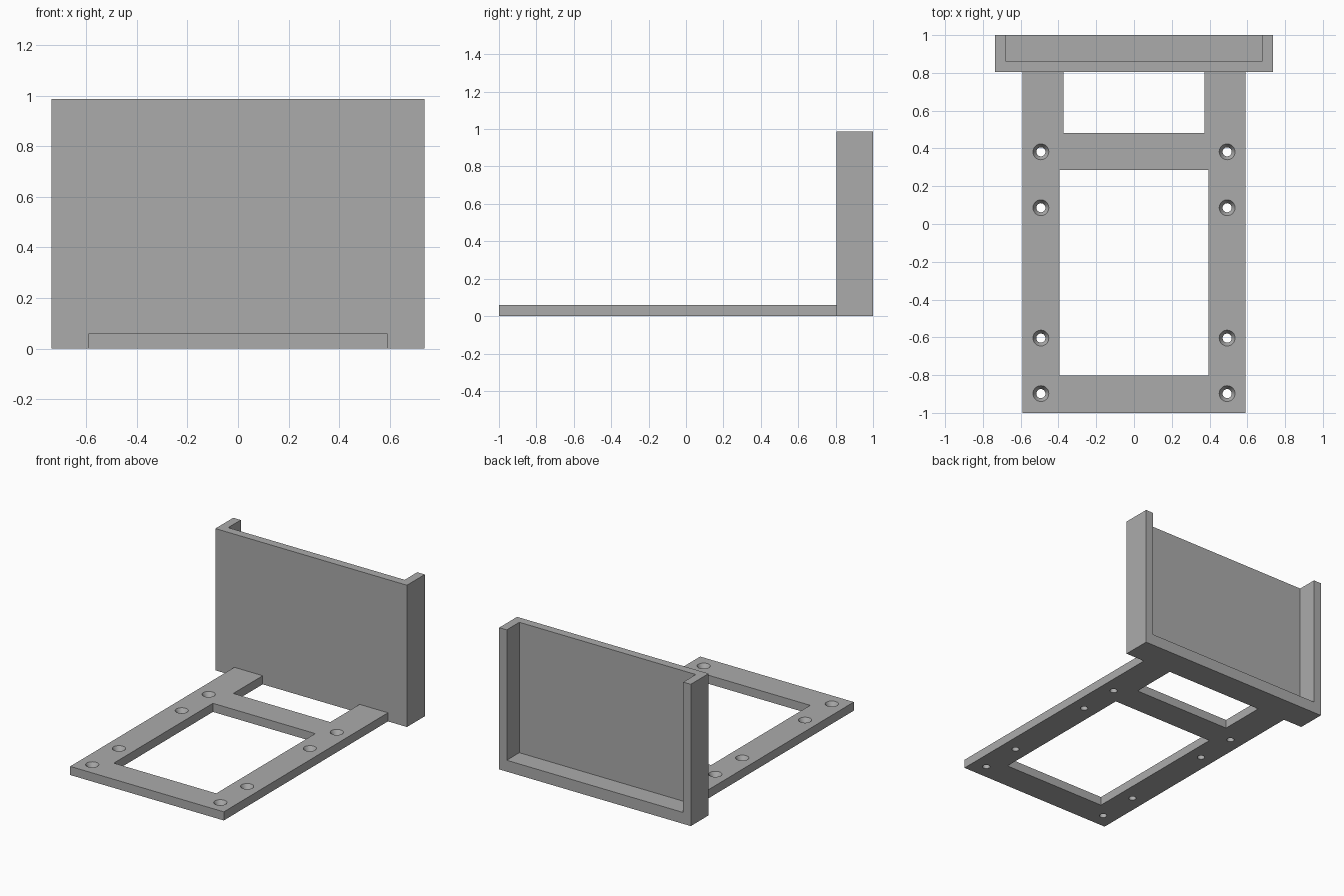
import bpy
import bmesh
from math import cos, sin, tau

cube = bpy.data.objects.get("Cube")
if cube:
    bpy.data.objects.remove(cube, do_unlink=True)

# Main dimensions
BASE_X, BASE_TOP, JOIN_Y = 0.591, 0.06, 0.804
TRAY_X, TRAY_TOP = 0.737, 0.986
WALL, LIP = 0.058, 0.079

grey = bpy.data.materials.new("plain grey")
grey.use_nodes = True
colour = (0.41, 0.41, 0.41, 1)
grey.diffuse_color = colour
grey.node_tree.nodes["Principled BSDF"].inputs["Base Color"].default_value = colour


def make_object(name, bm):
    bmesh.ops.recalc_face_normals(bm, faces=bm.faces)
    mesh = bpy.data.meshes.new(name)
    bm.to_mesh(mesh)
    bm.free()
    mesh.materials.append(grey)
    obj = bpy.data.objects.new(name, mesh)
    bpy.context.collection.objects.link(obj)
    return obj


def box(name, x, y0, y1, z0, z1):
    """Block centred on x = 0."""
    bm = bmesh.new()
    bmesh.ops.create_cube(bm, size=1)
    for v in bm.verts:
        v.co.x *= 2 * x
        v.co.y = y1 if v.co.y > 0 else y0
        v.co.z = z1 if v.co.z > 0 else z0
    return make_object(name, bm)


def lathe(name, x, y, profile, sides=32):
    """Closed solid turned from (radius, height) pairs."""
    bm = bmesh.new()
    rings = [[bm.verts.new((x + r * cos(tau * i / sides), y + r * sin(tau * i / sides), z))
              for i in range(sides)] for r, z in profile]
    for low, high in zip(rings, rings[1:]):
        for i in range(sides):
            j = (i + 1) % sides
            bm.faces.new((low[i], low[j], high[j], high[i]))
    bm.faces.new(rings[0])
    bm.faces.new(rings[-1])
    return make_object(name, bm)


def cut(obj, cutters):
    """Subtract the cutters, then discard them."""
    for c in cutters:
        c.hide_render = True
        mod = obj.modifiers.new("cut", "BOOLEAN")
        mod.operation = "DIFFERENCE"
        mod.solver = "EXACT"
        mod.object = c
    depsgraph = bpy.context.evaluated_depsgraph_get()
    mesh = bpy.data.meshes.new_from_object(obj.evaluated_get(depsgraph))
    obj.modifiers.clear()
    obj.data = mesh
    for c in cutters:
        bpy.data.objects.remove(c, do_unlink=True)


# Flat mounting frame with two windows and eight countersunk holes
frame = box("mounting_frame", BASE_X, -1, JOIN_Y, 0, BASE_TOP)
cutters = [
    box("large_window_cutter", 0.394, -0.802, 0.287, -0.1, 0.2),
    box("small_window_cutter", 0.373, 0.481, 0.9, -0.1, 0.2),
]
screw = [(0.024, -0.05), (0.024, 0.03), (0.042, BASE_TOP), (0.042, 0.1)]
for side in (-1, 1):
    for y in (-0.898, -0.604, 0.086, 0.382):
        cutters.append(lathe("screw_hole_cutter", side * 0.493, y, screw))
cut(frame, cutters)

# Upright holder, open at the back and the top
holder = box("upright_holder", TRAY_X, JOIN_Y, 1, 0, TRAY_TOP)
cut(holder, [box("pocket_cutter", TRAY_X - WALL, JOIN_Y + WALL, 1.1, LIP, 1.1)])

# Round hole walls shade smoothly, edges stay crisp
for obj in (frame, holder):
    bpy.ops.object.select_all(action="DESELECT")
    obj.select_set(True)
    bpy.context.view_layer.objects.active = obj
    bpy.ops.object.shade_smooth_by_angle(angle=0.5)
